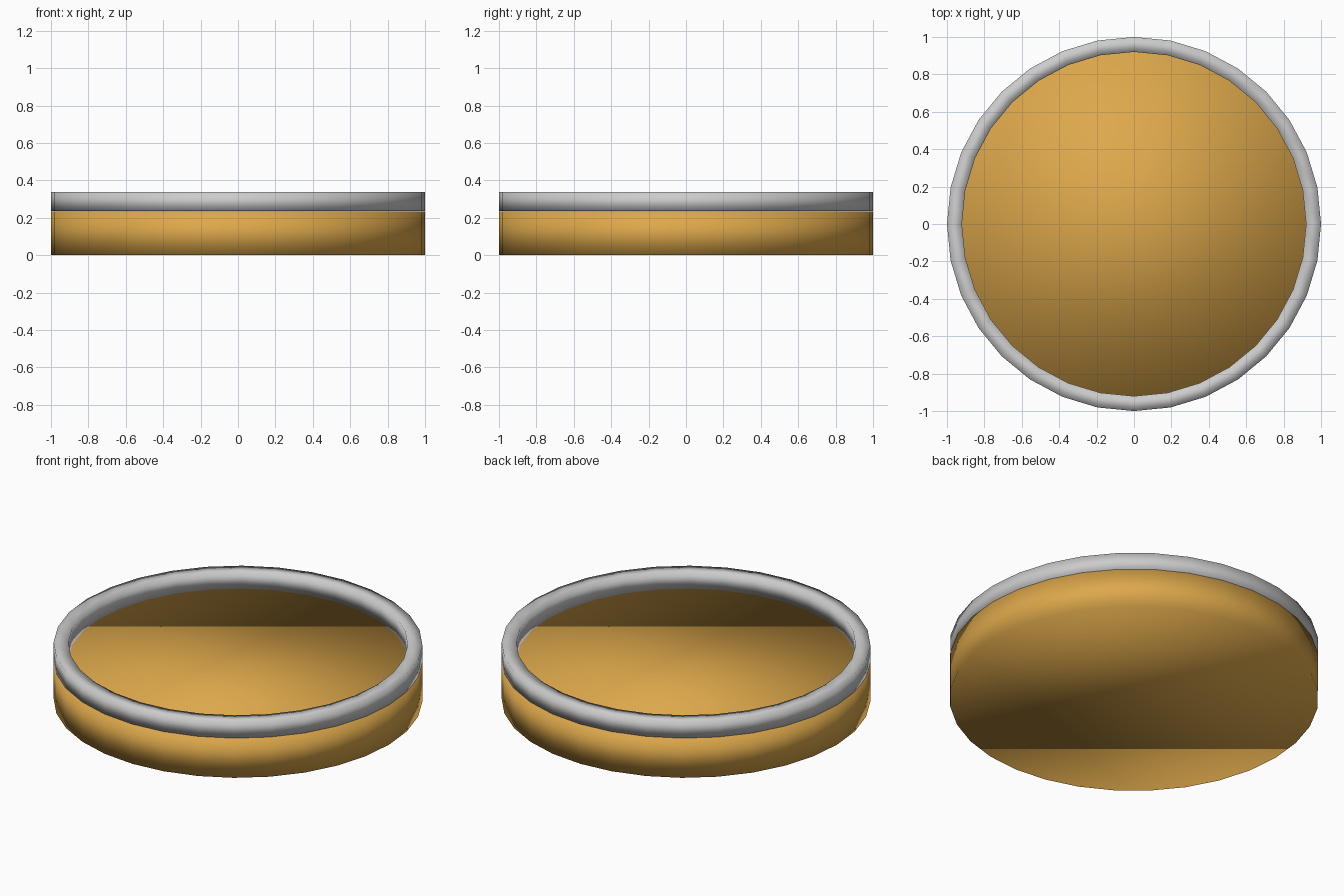
import bpy, bmesh
from math import cos, sin, tau

if "Cube" in bpy.data.objects:
    bpy.data.objects.remove(bpy.data.objects["Cube"])

SIDES = 32


def make_object(name, bm):
    bmesh.ops.recalc_face_normals(bm, faces=bm.faces)
    for f in bm.faces:
        f.smooth = True
    me = bpy.data.meshes.new(name)
    bm.to_mesh(me)
    bm.free()
    ob = bpy.data.objects.new(name, me)
    bpy.context.collection.objects.link(ob)
    return ob


def lathe(profile, closed):
    """Revolve (radius, z) points; closed joins last to first, otherwise ends are capped."""
    bm = bmesh.new()
    rings = [[bm.verts.new((r * cos(tau * i / SIDES), r * sin(tau * i / SIDES), z))
              for i in range(SIDES)] for r, z in profile]
    pairs = list(zip(rings, rings[1:]))
    if closed:
        pairs.append((rings[-1], rings[0]))
    else:
        bm.faces.new(rings[0])
        bm.faces.new(rings[-1])
    for a, b in pairs:
        for i in range(SIDES):
            j = (i + 1) % SIDES
            bm.faces.new((a[i], a[j], b[j], b[i]))
    return bm


# Golden disc, softly shaded across its edges
disc = make_object("disc", lathe([(1, 0), (1, 0.235)], False))
gold = bpy.data.materials.new("gold")
gold.diffuse_color = (0.72, 0.39, 0.07, 1)
gold.use_nodes = True
gold.node_tree.nodes["Principled BSDF"].inputs["Base Color"].default_value = gold.diffuse_color
disc.data.materials.append(gold)

# Grey square-section rim standing on the disc
make_object("rim", lathe([(1, 0.237), (1, 0.337), (0.92, 0.337), (0.92, 0.237)], True))
